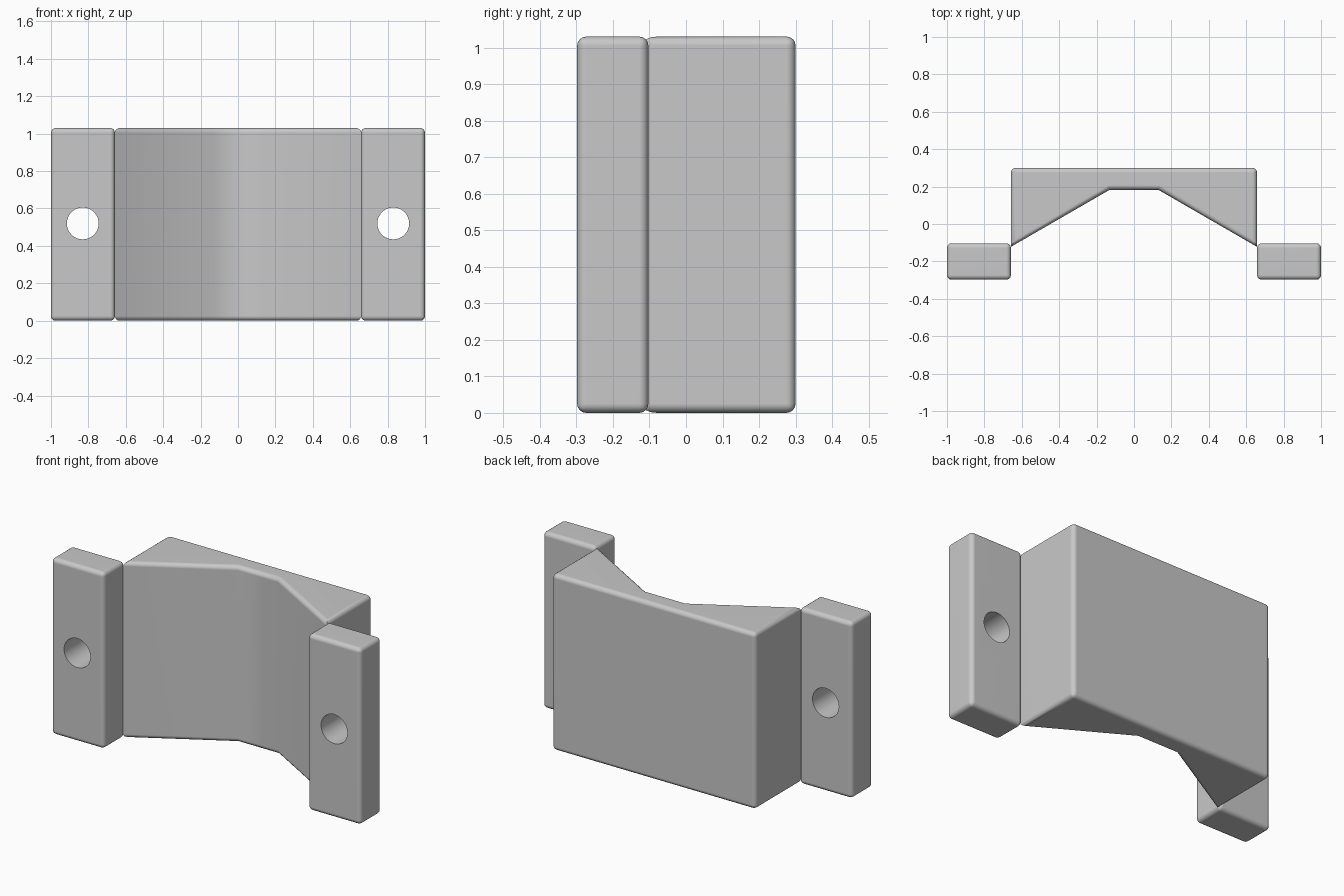
import bpy
import bmesh

if "Cube" in bpy.data.objects:
    bpy.data.objects.remove(bpy.data.objects["Cube"], do_unlink=True)

HEIGHT = 1.03
ROUND = 0.025

grey = bpy.data.materials.new("plain grey")
grey.use_nodes = True
COLOUR = (0.58, 0.58, 0.58, 1)
grey.diffuse_color = COLOUR
grey.node_tree.nodes["Principled BSDF"].inputs["Base Color"].default_value = COLOUR


def activate(obj):
    bpy.ops.object.select_all(action="DESELECT")
    obj.select_set(True)
    bpy.context.view_layer.objects.active = obj


def rounded_prism(name, profile, keep_edge):
    """Extrude a plan profile upward and round every edge that is not kept."""
    bm = bmesh.new()
    base = bm.faces.new([bm.verts.new((x, y, 0)) for x, y in profile])
    top = bmesh.ops.extrude_face_region(bm, geom=[base])["geom"]
    verts = [g for g in top if isinstance(g, bmesh.types.BMVert)]
    bmesh.ops.translate(bm, verts=verts, vec=(0, 0, HEIGHT))
    bmesh.ops.recalc_face_normals(bm, faces=bm.faces)
    edges = [e for e in bm.edges if not keep_edge(e)]
    bmesh.ops.bevel(bm, geom=edges, offset=ROUND, offset_type="OFFSET",
                    segments=4, profile=0.5, affect="EDGES", clamp_overlap=True)
    mesh = bpy.data.meshes.new(name)
    bm.to_mesh(mesh)
    bm.free()
    obj = bpy.data.objects.new(name, mesh)
    bpy.context.collection.objects.link(obj)
    mesh.materials.append(grey)
    return obj


def finish(obj):
    activate(obj)
    bpy.ops.object.shade_smooth_by_angle(angle=0.65)
    mod = obj.modifiers.new("even shading", "WEIGHTED_NORMAL")
    mod.keep_sharp = True


# Central block with a tapered channel across its front
half = [(0.658, 0.3), (0.658, -0.122), (0.13, 0.183)]
body_profile = half + [(-x, y) for x, y in reversed(half)]


def channel_upright(edge):
    a, b = (v.co for v in edge.verts)
    return abs(a.z - b.z) > 0.5 and a.y < 0.25


finish(rounded_prism("channel_block", body_profile, channel_upright))

# Mounting flanges, each with a screw hole
for side, name in ((1, "left_flange"), (-1, "right_flange")):
    corners = [(0.658, -0.298), (1, -0.298), (1, -0.103), (0.658, -0.103)]
    flange = rounded_prism(name, [(side * x, y) for x, y in corners], lambda e: False)

    bpy.ops.mesh.primitive_cylinder_add(vertices=48, radius=0.085, depth=0.6,
                                        location=(side * 0.83, -0.2, HEIGHT / 2 + 0.005),
                                        rotation=(1.5708, 0, 0))
    cutter = bpy.context.object
    cutter.name = "hole_cutter"
    cutter.hide_render = True
    cutter.data.materials.append(grey)

    hole = flange.modifiers.new("screw hole", "BOOLEAN")
    hole.operation = "DIFFERENCE"
    hole.solver = "EXACT"
    hole.object = cutter
    activate(flange)
    bpy.ops.object.modifier_apply(modifier=hole.name)
    bpy.data.objects.remove(cutter, do_unlink=True)
    finish(flange)
